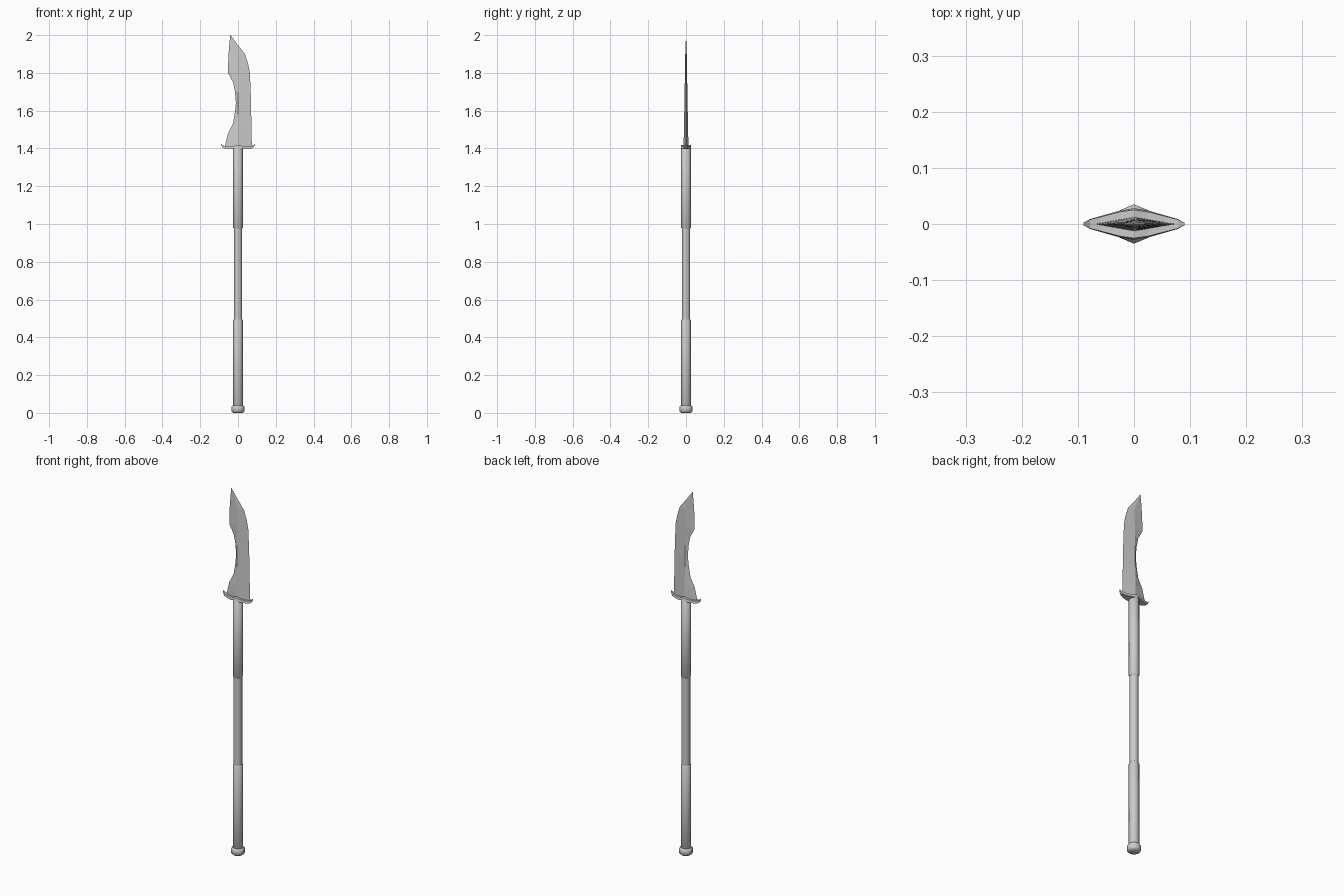
import bpy, bmesh, math

if "Cube" in bpy.data.objects:
    bpy.data.objects.remove(bpy.data.objects["Cube"])


def finish(name, bm, smooth=None):
    bmesh.ops.recalc_face_normals(bm, faces=bm.faces[:])
    me = bpy.data.meshes.new(name)
    bm.to_mesh(me)
    bm.free()
    ob = bpy.data.objects.new(name, me)
    bpy.context.collection.objects.link(ob)
    if smooth:
        bpy.ops.object.select_all(action='DESELECT')
        ob.select_set(True)
        bpy.context.view_layer.objects.active = ob
        bpy.ops.object.shade_smooth_by_angle(angle=math.radians(smooth))
    return ob


def loft(name, rings, smooth=None):
    """Join equal-length rings of points and cap both ends."""
    bm = bmesh.new()
    rows = [[bm.verts.new(p) for p in ring] for ring in rings]
    n = len(rows[0])
    for a, b in zip(rows, rows[1:]):
        for i in range(n):
            j = (i + 1) % n
            bm.faces.new((a[i], a[j], b[j], b[i]))
    bm.faces.new(rows[0])
    bm.faces.new(rows[-1])
    bmesh.ops.remove_doubles(bm, verts=bm.verts[:], dist=1e-5)
    return finish(name, bm, smooth)


def turned(name, profile, sides=8):
    """Round part from (radius, z) pairs."""
    angles = [math.tau * i / sides for i in range(sides)]
    return loft(name, [[(r * math.cos(a), r * math.sin(a), z) for a in angles]
                       for r, z in profile], 50)


# Pole with thicker grips at both ends, and the butt cap
turned("shaft", [(0.022, 0.03), (0.022, 1.405)])
turned("lower_grip", [(0.022, 0.03), (0.0255, 0.035), (0.0255, 0.49), (0.022, 0.495)])
turned("upper_grip", [(0.022, 0.975), (0.0255, 0.98), (0.0255, 1.405), (0.022, 1.408)])
turned("pommel", [(0.026, 0.0), (0.035, 0.008), (0.035, 0.032), (0.028, 0.04)])

# Guard: pointed plan, ends curling upward; (x, half depth, bottom, top)
half = [(0.0, 0.028, 1.405, 1.419), (0.025, 0.024, 1.398, 1.413),
        (0.06, 0.014, 1.398, 1.411), (0.078, 0.009, 1.402, 1.415),
        (0.09, 0.002, 1.419, 1.425)]
stations = [(-x, y, b, t) for x, y, b, t in half[:0:-1]] + half
loft("guard", [[(x, -y, b), (x, y, b), (x, y * 0.9, t), (x, -y * 0.9, t)]
               for x, y, b, t in stations])

# Blade: diamond section; (z, back edge x, ridge x, cutting edge x, half thickness)
blade = [(1.405, -0.070, 0, 0.074, 0.013), (1.43, -0.065, 0, 0.073, 0.0125),
         (1.48, -0.053, 0, 0.072, 0.0115), (1.53, -0.027, 0, 0.071, 0.0105),
         (1.58, -0.018, 0, 0.070, 0.0095), (1.64, -0.011, 0, 0.069, 0.0085),
         (1.70, -0.016, 0, 0.067, 0.0075), (1.75, -0.026, 0, 0.065, 0.0065),
         (1.80, -0.053, 0, 0.063, 0.006), (1.85, -0.052, 0, 0.053, 0.005),
         (1.90, -0.050, 0, 0.037, 0.004), (1.95, -0.046, -0.018, -0.003, 0.002),
         (2.00, -0.041, -0.040, -0.039, 0.0003)]
loft("blade", [[(l, 0, z), (m, -t, z), (r, 0, z), (m, t, z)]
               for z, l, m, r, t in blade])
